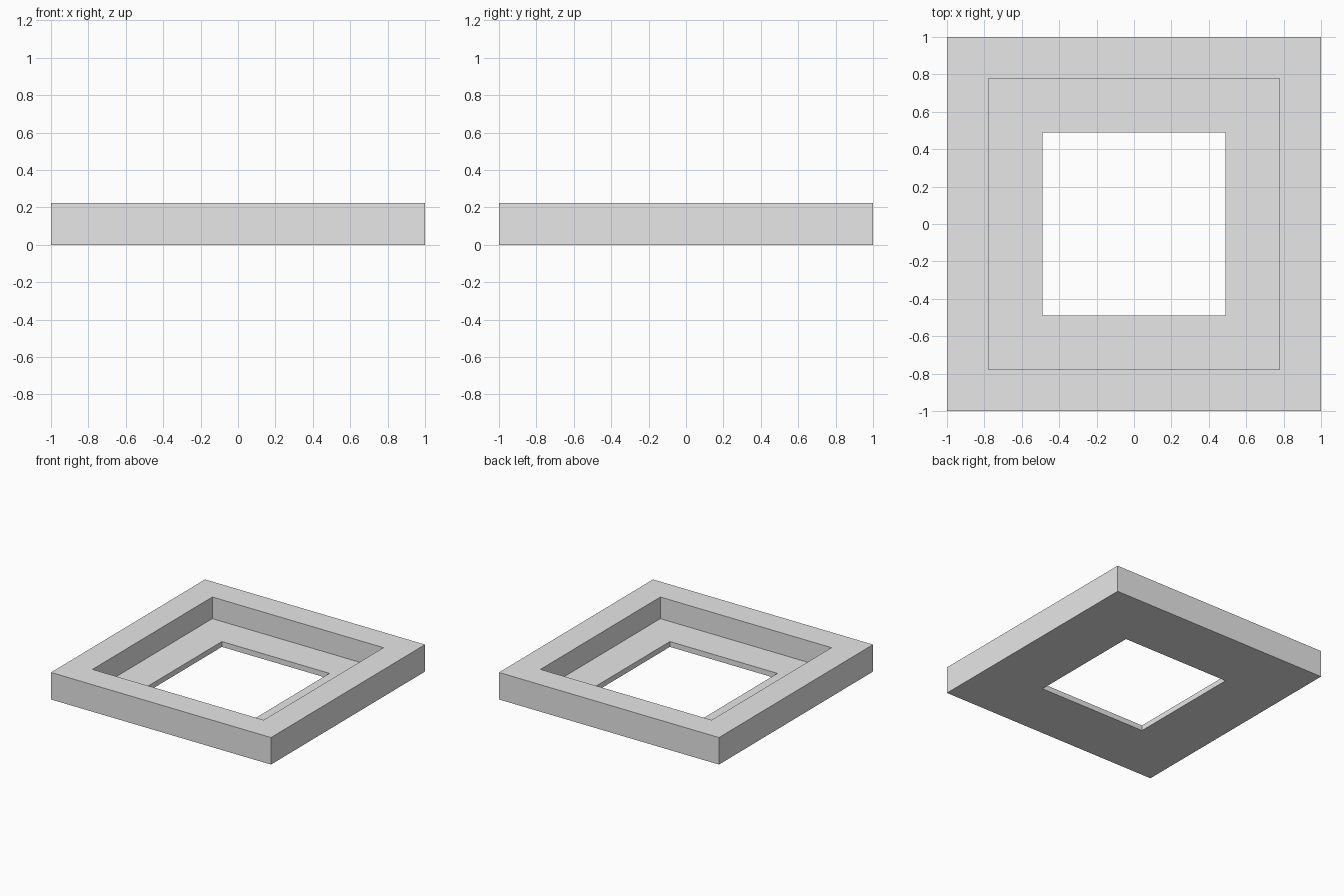
import bpy
import bmesh

cube = bpy.data.objects.get("Cube")
if cube:
    bpy.data.objects.remove(cube, do_unlink=True)

OUTER, INNER, HOLE = 1.0, 0.778, 0.489   # half widths
HEIGHT, LEDGE = 0.222, 0.044

grey = bpy.data.materials.new("light_grey")
grey.use_nodes = True
colour = (0.8, 0.8, 0.8, 1)
grey.diffuse_color = colour
grey.node_tree.nodes["Principled BSDF"].inputs["Base Color"].default_value = colour

# Stepped cross-section (half width, height) swept around a square
profile = [(OUTER, 0), (OUTER, HEIGHT), (INNER, HEIGHT),
           (INNER, LEDGE), (HOLE, LEDGE), (HOLE, 0)]
corners = [(-1, -1), (1, -1), (1, 1), (-1, 1)]

bm = bmesh.new()
rings = [[bm.verts.new((sx * r, sy * r, z)) for sx, sy in corners]
         for r, z in profile]
for i, lower in enumerate(rings):
    upper = rings[(i + 1) % len(rings)]
    for j in range(4):
        k = (j + 1) % 4
        bm.faces.new((lower[j], lower[k], upper[k], upper[j]))
bmesh.ops.recalc_face_normals(bm, faces=bm.faces)

# Square frame with a raised rim and an inner ledge
mesh = bpy.data.meshes.new("stepped_frame")
bm.to_mesh(mesh)
bm.free()
mesh.materials.append(grey)
frame = bpy.data.objects.new("stepped_frame", mesh)
bpy.context.collection.objects.link(frame)
